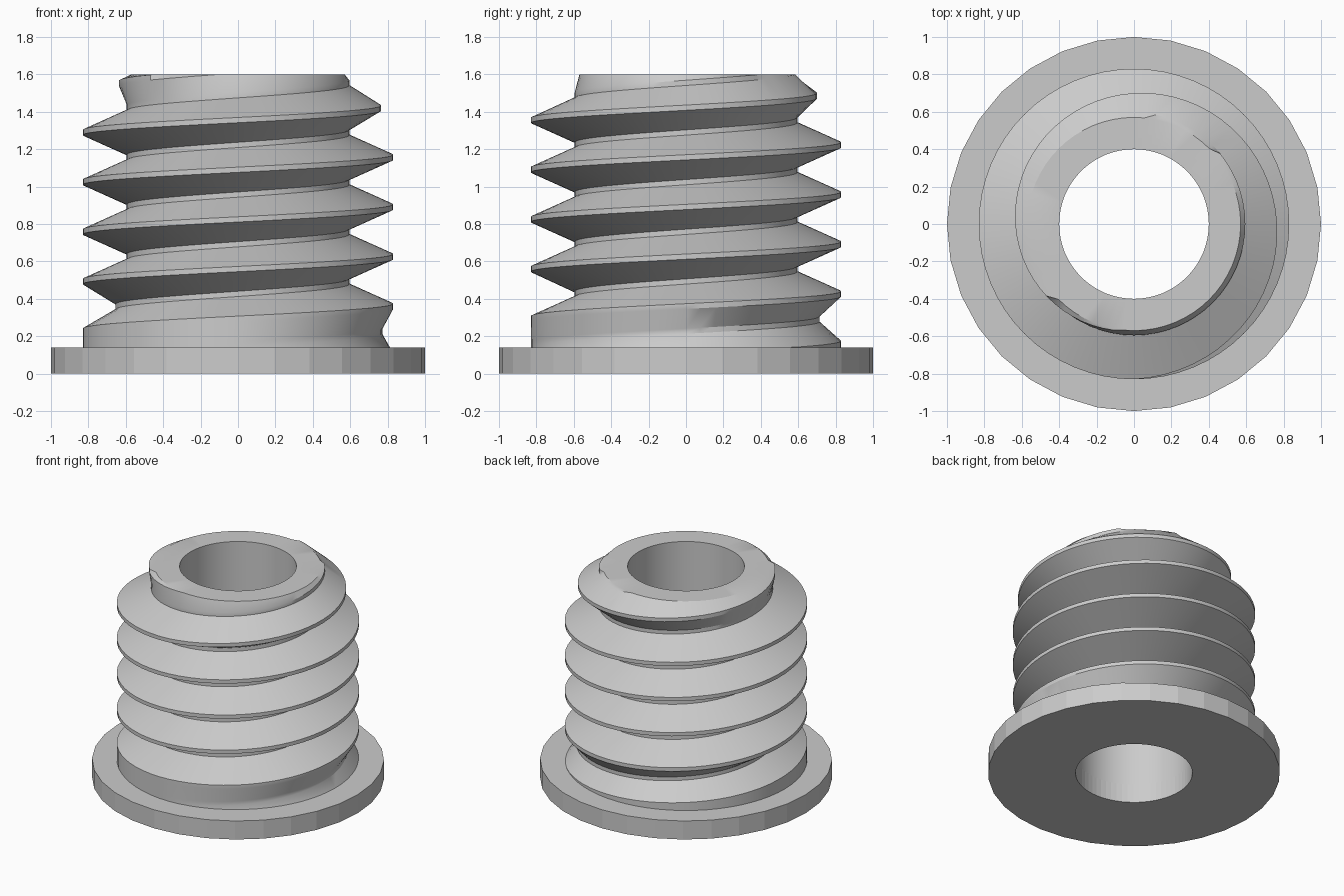
import bpy, bmesh
from math import pi, sin, cos

cube = bpy.data.objects.get("Cube")
if cube:
    bpy.data.objects.remove(cube, do_unlink=True)

SEGS = 64
BORE, CREST, ROOT, RIM = 0.40, 0.83, 0.595, 0.57
FLANGE_TOP, TOP = 0.14, 1.60
PITCH, START, HALF = 0.2655, 0.36, 0.014

grey = bpy.data.materials.new("light grey")
grey.use_nodes = True
colour = (0.6, 0.6, 0.6, 1)
grey.diffuse_color = colour
grey.node_tree.nodes["Principled BSDF"].inputs["Base Color"].default_value = colour


def ring_mesh(name, column):
    """Join closed (radius, z) sections, one per angle step, into a ring."""
    bm = bmesh.new()
    cols = []
    for i in range(SEGS + 1):
        a = 2 * pi * i / SEGS
        cols.append([bm.verts.new((r * cos(a), r * sin(a), z)) for r, z in column(i)])
    for c, d in zip(cols, cols[1:]):
        n = len(c)
        for j in range(n):
            k = (j + 1) % n
            bm.faces.new((c[j], d[j], d[k], c[k]))
    bmesh.ops.remove_doubles(bm, verts=bm.verts[:], dist=1e-4)
    bmesh.ops.recalc_face_normals(bm, faces=bm.faces[:])
    mesh = bpy.data.meshes.new(name)
    bm.to_mesh(mesh)
    bm.free()
    mesh.materials.append(grey)
    obj = bpy.data.objects.new(name, mesh)
    bpy.context.collection.objects.link(obj)
    return obj


# Flange: a 32-sided rim (odd columns lie on the facet middles) with a round bore
def flange_column(i):
    rim = cos(pi / 32) if i % 2 else 1.0
    return [(BORE, 0), (rim, 0), (rim, FLANGE_TOP), (BORE, FLANGE_TOP)]


def ramp(u, start, a, b):
    """Blend from a to b over the one turn that follows start."""
    t = min(max(u - start, 0), 1)
    return a + (b - a) * t


# Thread: groove deepens over the first turn, crest fades over the last turn
def thread_column(i):
    raw = []
    for k in range(-2, 6):
        u = i / SEGS + k
        z = START + PITCH * u
        root = ramp(u, -0.25, CREST, ROOT)
        crest = ramp(u, 3.75, CREST, RIM)
        raw += [(root, z - PITCH / 2 - HALF), (root, z - PITCH / 2 + HALF),
                (crest, z - HALF), (crest, z + HALF)]
    # radius where the section meets the flange
    for (r0, z0), (r1, z1) in zip(raw, raw[1:]):
        if z0 <= FLANGE_TOP < z1:
            foot = r0 + (r1 - r0) * (FLANGE_TOP - z0) / (z1 - z0)
    outer = []
    for r, z in raw:
        if z <= FLANGE_TOP:
            outer.append((foot, FLANGE_TOP))
        elif z >= TOP:
            outer.append((RIM, TOP))
        else:
            outer.append((r, z))
    return [(BORE, FLANGE_TOP)] + outer + [(RIM, TOP), (BORE, TOP)]


ring_mesh("flange", flange_column)
body = ring_mesh("threaded_body", thread_column)

bpy.ops.object.select_all(action='DESELECT')
body.select_set(True)
bpy.context.view_layer.objects.active = body
bpy.ops.object.shade_smooth_by_angle(angle=pi / 6)
